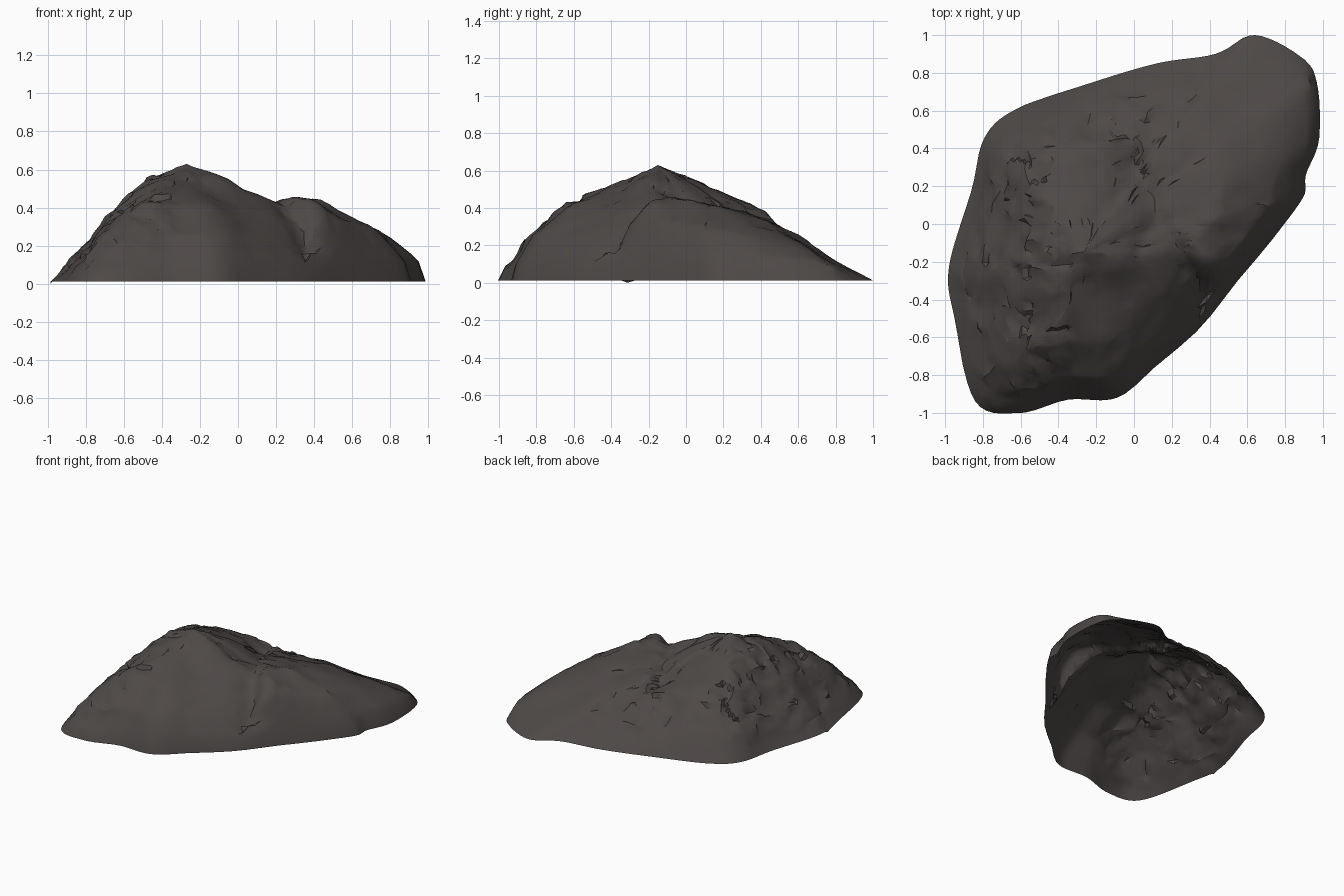
import bpy
import bmesh
import math
from mathutils import Vector, geometry, noise

default = bpy.data.objects.get("Cube")
if default:
    bpy.data.objects.remove(default, do_unlink=True)

SUMMIT = Vector((-0.27, -0.15))
SUMMIT_HEIGHT = 0.63
STEPS_PER_SPOKE = 7
RINGS = 36
KNOTS = (0, .3, .6, .85, .97, 1)

# Spokes around the rock: rim x, rim y, then heights from summit towards rim
SPOKES = [
    (.98, .45, .44, .4, .25, .13),
    (.97, .74, .43, .35, .2, .11),
    (.89, .88, .42, .31, .14, .06),
    (.64, 1, .43, .29, .1, .03),
    (.43, .9, .44, .31, .13, .03),
    (.12, .85, .47, .34, .15, .04),
    (-.25, .74, .51, .4, .2, .05),
    (-.62, .61, .53, .42, .2, .05),
    (-.79, .46, .54, .39, .18, .05),
    (-.86, .18, .55, .36, .16, .04),
    (-.98, -.23, .56, .33, .11, .03),
    (-.95, -.5, .53, .34, .13, .03),
    (-.84, -.94, .51, .36, .17, .05),
    (-.6, -1, .52, .41, .21, .07),
    (-.35, -.93, .52, .42, .25, .09),
    (-.09, -.92, .5, .41, .26, .11),
    (.12, -.75, .5, .39, .25, .11),
    (.35, -.55, .51, .38, .22, .1),
    (.55, -.3, .51, .42, .33, .11),
    (.66, -.17, .5, .44, .35, .11),
    (.78, -.02, .47, .45, .31, .11),
    (.9, .15, .45, .44, .28, .12),
    (.91, .26, .44, .42, .28, .13),
]

# Cleft between the main mound and the east slab
CLEFT = [Vector(p) for p in ((.37, -.36), (.28, -.2), (.17, -.03), (.02, .3))]
CLEFT_DEPTHS = (.1, .06, .02, .06)


def curve_point(a, b, c, d, t):
    """Smooth blend between b and c."""
    return b + t * (c - a + t * (2*a - 5*b + 4*c - d + t * (3*(b - c) + d - a))) / 2


def spoke_at(position):
    index, t = int(position), position % 1
    around = [SPOKES[(index + k) % len(SPOKES)] for k in (-1, 0, 1, 2)]
    return [curve_point(*values, t) for values in zip(*around)]


def height_along(heights, t):
    for k in range(len(KNOTS) - 1):
        if t <= KNOTS[k + 1]:
            blend = (t - KNOTS[k]) / (KNOTS[k + 1] - KNOTS[k])
            return heights[k] + (heights[k + 1] - heights[k]) * blend
    return heights[-1]


def bump(point, x, y, radius, height):
    distance = (point - Vector((x, y))).length / radius
    return height * math.exp(-distance * distance)


def cleft_depth(point):
    deepest = 0
    for k in range(len(CLEFT) - 1):
        along = geometry.intersect_point_line(point, CLEFT[k], CLEFT[k + 1])[1]
        along = min(1, max(0, along))
        near = CLEFT[k].lerp(CLEFT[k + 1], along)
        depth = CLEFT_DEPTHS[k] + (CLEFT_DEPTHS[k + 1] - CLEFT_DEPTHS[k]) * along
        # The slab side is a steep wall, the mound side slopes gently
        width = .04 if point.x > near.x else .1
        distance = (point - near).length / width
        deepest = max(deepest, depth * math.exp(-distance * distance))
    return deepest


def roughness(point):
    """Crags are strong on the west and north flanks, weak on the east slab."""
    west = min(1, max(0, (-point.x - .22) / .3))
    north = min(1, max(0, (point.y - .15) / .3)) * min(1, max(0, (.4 - point.x) / .4))
    return .3 + .7 * max(west, north)


def rock_point(rim, heights, t):
    flat = SUMMIT.lerp(rim, t)
    z = height_along(heights, t) - cleft_depth(flat)
    # Rounded shoulder east of the summit, and the crest of the slab
    z += bump(flat, -.08, -.2, .1, .03) + bump(flat, .4, -.18, .08, .04)
    # Craggy displacement fading out at the rim
    fade = min(1, (1 - t) * 6) * roughness(flat)
    sample = Vector((flat.x, flat.y, z))
    broad = noise.noise_vector(sample * 5)
    cell = noise.cell_vector(sample * 9) - Vector((.5, .5, .5))
    fine = noise.noise_vector(sample * 14)
    sample += (broad * .015 + cell * .024 + fine * .018) * fade
    sample.z = max(sample.z, .012)
    return sample


# Open-bottomed rock shell
bm = bmesh.new()
top = bm.verts.new((SUMMIT.x, SUMMIT.y, SUMMIT_HEIGHT))
columns = []
for i in range(len(SPOKES) * STEPS_PER_SPOKE):
    spoke = spoke_at(i / STEPS_PER_SPOKE)
    rim = Vector(spoke[:2])
    heights = [SUMMIT_HEIGHT] + spoke[2:] + [.012]
    columns.append([bm.verts.new(rock_point(rim, heights, (j + 1) / RINGS))
                    for j in range(RINGS)])

for i, column in enumerate(columns):
    following = columns[(i + 1) % len(columns)]
    bm.faces.new((top, column[0], following[0]))
    for j in range(RINGS - 1):
        bm.faces.new((column[j], column[j + 1], following[j + 1], following[j]))

# Lowest rim corner touches the ground
min((c[-1] for c in columns), key=lambda v: v.co.x).co.z = 0

bmesh.ops.triangulate(bm, faces=bm.faces[:])
mesh = bpy.data.meshes.new("rock_shell")
bm.to_mesh(mesh)
bm.free()

rock = bpy.data.objects.new("rock_shell", mesh)
bpy.context.collection.objects.link(rock)

# Dark stone colour
stone = bpy.data.materials.new("dark_stone")
stone.use_nodes = True
colour = (.075, .066, .063, 1)
stone.diffuse_color = colour
stone.node_tree.nodes["Principled BSDF"].inputs["Base Color"].default_value = colour
mesh.materials.append(stone)

# Irregular facets
facets = rock.modifiers.new("facets", "DECIMATE")
facets.ratio = .3

bpy.ops.object.select_all(action="DESELECT")
rock.select_set(True)
bpy.context.view_layer.objects.active = rock
bpy.ops.object.modifier_apply(modifier=facets.name)
bpy.ops.object.shade_smooth_by_angle(angle=math.radians(32))
